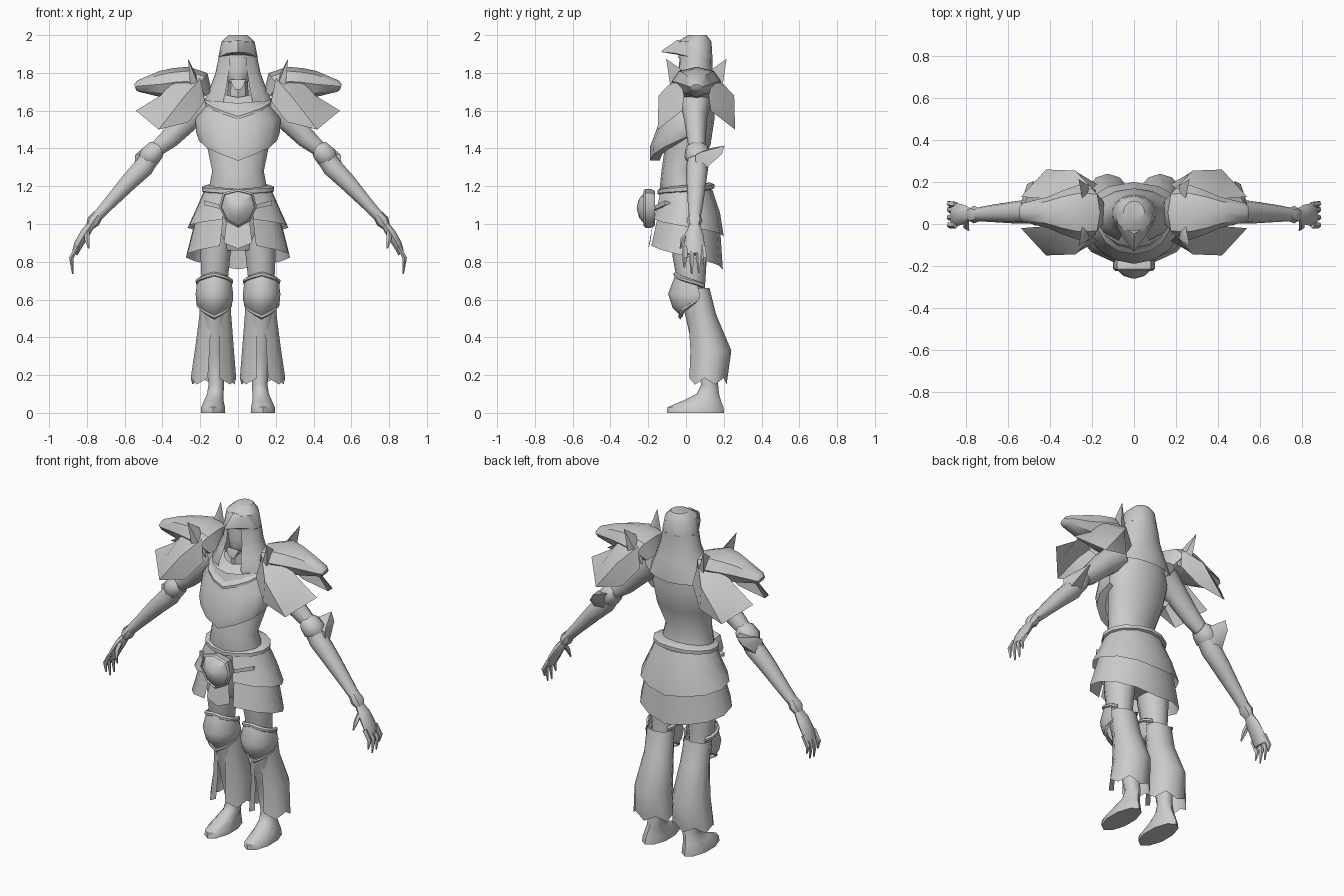
import bpy, bmesh, math
from mathutils import Vector

steel = bpy.data.materials.new("plain_grey")
steel.diffuse_color = (0.6, 0.6, 0.6, 1)


def make(name, bm, mirror):
    bmesh.ops.recalc_face_normals(bm, faces=bm.faces[:])
    me = bpy.data.meshes.new(name)
    bm.to_mesh(me)
    bm.free()
    me.materials.append(steel)
    ob = bpy.data.objects.new(name, me)
    bpy.context.collection.objects.link(ob)
    if mirror:
        ob.modifiers.new("both_sides", 'MIRROR').use_mirror_merge = False
    return ob


def loft(name, rings, n=10, arc=None, along=False, mirror=False, hem=0.0):
    """Rings are (x, y, z, rx, ry, drop). Angle 0 faces -y; drop lowers the front and lifts the back.
    arc leaves an open sheet; along turns each ring square to the path; hem zigzags the last ring."""
    bm = bmesh.new()
    rows = []
    for i, r in enumerate(rings):
        c, rx, ry = Vector(r[:3]), r[3], r[4]
        drop = r[5] if len(r) > 5 else 0
        u, v = Vector((1, 0, 0)), Vector((0, 1, 0))
        if along:
            t = (Vector(rings[min(i + 1, len(rings) - 1)][:3]) - Vector(rings[max(i - 1, 0)][:3])).normalized()
            v = (v - t * v.dot(t)).normalized()
            u = v.cross(t)
        row = []
        for k in range(n if arc is None else n + 1):
            a = 360 * k / n if arc is None else arc[0] + (arc[1] - arc[0]) * k / n
            wrap = abs((a + 180) % 360 - 180)
            p = c + u * rx * math.sin(math.radians(a)) - v * ry * math.cos(math.radians(a))
            p.z -= drop * (1 - wrap / 90)
            if i == len(rings) - 1 and k % 2:
                p.z -= hem
            row.append(bm.verts.new(p))
        rows.append(row)
    for a, b in zip(rows, rows[1:]):
        m = len(a)
        for k in range(m if arc is None else m - 1):
            j = (k + 1) % m
            bm.faces.new((a[k], a[j], b[j], b[k]))
    if arc is None:
        bm.faces.new(rows[0])
        bm.faces.new(rows[-1])
    return make(name, bm, mirror)


def hull(name, pts, mirror=False):
    bm = bmesh.new()
    for p in pts:
        bm.verts.new(p)
    bmesh.ops.convex_hull(bm, input=bm.verts[:])
    return make(name, bm, mirror)


def sheet(name, pts, faces, mirror=False):
    bm = bmesh.new()
    vs = [bm.verts.new(p) for p in pts]
    for f in faces:
        bm.faces.new([vs[i] for i in f])
    return make(name, bm, mirror)


# Torso and chest armour
loft("torso", [(0, .05, 1.66, .15, .10), (0, .03, 1.55, .19, .12), (0, .01, 1.42, .17, .12),
               (0, -.03, 1.28, .14, .10), (0, -.02, 1.18, .16, .12), (0, .02, .95, .18, .11),
               (0, .03, .86, .12, .08)], 14)
loft("chest_plate", [(0, .02, 1.66, .16, .13, .02), (0, .02, 1.56, .23, .165, .03), (0, .0, 1.49, .225, .19, .08),
                     (0, -.01, 1.455, .21, .18, .12), (0, -.01, 1.445, .165, .13, .11)], 8, (-105, 105))
loft("gorget", [(0, .03, 1.70, .10, .08, .03), (0, .02, 1.66, .18, .165, .09), (0, .02, 1.645, .18, .165, .09)],
     8, (-95, 95))

# Head: neck, face, helm and neck guard
loft("neck", [(0, .04, 1.62, .06, .07), (0, .03, 1.78, .05, .06)], 8)
loft("face", [(0, .04, 1.91, .09, .07), (0, .04, 1.82, .085, .08), (0, .03, 1.76, .06, .07),
              (0, .02, 1.73, .03, .05)], 10)
loft("helm", [(0, .06, 2.0, .05, .05), (0, .045, 1.965, .088, .09), (0, .05, 1.88, .105, .09)], 12)
loft("neck_guard", [(0, .05, 1.88, .105, .09), (0, .05, 1.80, .122, .092), (0, .045, 1.73, .148, .11),
                    (0, .04, 1.66, .18, .13, -.01), (0, .045, 1.615, .20, .125, -.01)], 12, (24, 336))
hull("beak_visor", [(0, -.045, 1.975), (0, -.125, 1.92), (0, -.13, 1.91), (0, -.03, 1.91)] +
     [(s * x, y, z) for s in (1, -1) for x, y, z in ((.07, -.01, 1.965), (.10, .02, 1.885), (.055, -.06, 1.905))])
hull("chin_guard", [(s * x, y, z) for s in (1, -1) for x, y, z in
                    ((.04, -.05, 1.765), (.03, -.06, 1.735), (.015, -.06, 1.71), (.03, 0, 1.74))])

# Belt and layered skirt
loft("belt", [(0, .0, 1.205, .17, .13, .015), (0, .0, 1.195, .195, .15, .015), (0, .0, 1.175, .195, .15, .015),
              (0, .0, 1.165, .17, .13, .015)], 14)
loft("upper_skirt", [(0, .0, 1.18, .18, .14), (0, .01, 1.08, .225, .17, -.02), (0, .01, .985, .27, .19, -.05)],
     12, (18, 342))
loft("lower_skirt", [(0, .01, 1.06, .22, .165), (0, .0, .83, .28, .195, -.07)], 12, (20, 340))

# Front buckle: rim and domed shield, then the hanging tab
SHIELD = [(0, 1.185), (.08, 1.165), (.10, 1.09), (.065, 1.015), (0, .98), (-.065, 1.015), (-.10, 1.09), (-.08, 1.165)]


def shield(name, steps):
    bm = bmesh.new()
    rows = [[bm.verts.new((x * s, y, 1.085 + (z - 1.085) * s)) for x, z in SHIELD] for s, y in steps]
    for a, b in zip(rows, rows[1:]):
        for k in range(8):
            bm.faces.new((a[k], a[k - 1], b[k - 1], b[k]))
    bm.faces.new(rows[0])
    bm.faces.new(rows[-1])
    return make(name, bm, False)


shield("buckle", [(.9, -.165), (1, -.185), (1, -.215), (.9, -.225), (.87, -.215), (.5, -.248), (.08, -.26)])
sheet("front_tab", [(-.06, -.17, 1.03), (.06, -.17, 1.03), (.075, -.19, .90), (0, -.20, .87), (-.075, -.19, .90)],
      [(0, 1, 2, 3, 4)])
hull("belt_strap", [(.05, -.18, 1.07), (.05, -.18, 1.09), (.05, -.15, 1.07), (.18, -.11, 1.10),
                    (.18, -.11, 1.125), (.17, -.08, 1.11)], True)

# Legs with feet
loft("leg", [(.11, .02, .95, .09, .10), (.12, .02, .82, .082, .09), (.125, .03, .66, .07, .07),
             (.125, .06, .5, .06, .06), (.12, .10, .32, .055, .06), (.115, .125, .15, .043, .045),
             (.12, .115, .10, .046, .06), (.128, .085, .065, .054, .10), (.132, .05, .03, .066, .148),
             (.132, .05, 0, .068, .152)], 10, mirror=True)
# Knee guards with raised rims
loft("knee_guard", [(.125, .03, .69, .092, .085, -.045), (.125, .03, .63, .10, .125, .0), (.125, .035, .595, .098, .105, .04),
                    (.125, .04, .575, .09, .06, .07)], 8, (-110, 110), mirror=True)
for name, z, rx, ry, d in (("knee_top_rim", .70, .10, .095, -.04), ("knee_bottom_rim", .585, .095, .07, .07)):
    loft(name, [(.125, .03, z + .008, rx - .012, ry - .012, d), (.125, .03, z, rx, ry, d),
                (.125, .03, z - .012, rx, ry, d), (.125, .03, z - .02, rx - .012, ry - .012, d)],
         10, (-135, 135), mirror=True)
# Flared greaves
loft("greave", [(.125, .06, .66, .082, .065), (.12, .085, .52, .085, .075), (.125, .13, .33, .105, .11),
                (.13, .115, .185, .122, .10)], 10, (14, 346), mirror=True, hem=.035)

# Arms
loft("upper_arm", [(.17, .05, 1.64, .08, .08), (.27, .05, 1.55, .068, .06), (.36, .055, 1.455, .056, .05),
                   (.45, .06, 1.38, .038, .042)], 10, along=True, mirror=True)
loft("elbow_cuff", [(.41, .06, 1.40, .042, .05), (.435, .06, 1.39, .056, .064), (.47, .06, 1.355, .062, .068),
                    (.485, .06, 1.335, .048, .05)], 10, along=True, mirror=True)
loft("forearm", [(.45, .06, 1.37, .05, .05), (.50, .06, 1.30, .056, .058), (.58, .055, 1.22, .048, .052),
                 (.69, .05, 1.10, .034, .04), (.755, .045, 1.03, .028, .032)], 10, along=True, mirror=True)
loft("wrist_cuff", [(.74, .045, 1.05, .028, .032), (.765, .045, 1.015, .036, .042), (.785, .045, .985, .022, .028)],
     8, along=True, mirror=True)
hull("elbow_fin", [(.43, .09, 1.395), (.53, .08, 1.38), (.48, .205, 1.415), (.51, .19, 1.37), (.54, .10, 1.29),
                   (.47, .11, 1.30), (.545, .05, 1.365), (.55, .05, 1.26)], True)

# Hands
loft("palm", [(.775, .045, 1.0, .02, .026), (.81, .045, .95, .026, .046), (.845, .045, .89, .024, .054),
              (.865, .045, .84, .016, .048)], 8, along=True, mirror=True)
for i, (y, tip) in enumerate(((-.005, .77), (.03, .735), (.065, .74), (.092, .78))):
    loft("finger_%d" % (i + 1), [(.85, y, .88, .013, .016), (.883, y * 1.05, .82, .012, .015),
                                 (.875, y * 1.1 - .003, tip, .004, .004)], 5, along=True, mirror=True)
loft("thumb", [(.80, .02, .96, .014, .014), (.80, -.015, .92, .014, .014), (.79, -.03, .87, .004, .004)],
     5, along=True, mirror=True)

# Shoulder armour: beaked cap, paired horns, and front and rear flared plates
loft("shoulder_cap", [(.17, .055, 1.68, .04, .08), (.21, .055, 1.735, .08, .125), (.27, .055, 1.755, .078, .13),
                      (.34, .055, 1.75, .075, .105), (.41, .055, 1.74, .07, .075), (.53, .055, 1.73, .03, .045),
                      (.545, .055, 1.725, .015, .03)], 8, along=True, mirror=True)
PLATE = [(.20, -.06, 1.77), (.34, -.03, 1.76), (.41, -.01, 1.68), (.54, -.02, 1.60), (.42, -.15, 1.50),
         (.26, -.13, 1.54), (.175, -.08, 1.65), (.28, -.145, 1.68), (.43, -.10, 1.60)]
HORN = [(.18, -.05, 1.66), (.25, -.08, 1.71), (.245, 0, 1.80), (.205, 0, 1.76), (.265, -.105, 1.875)]
for side, flip in (("front", False), ("rear", True)):
    def turn(pts):
        return [(x, .11 - y, z) if flip else (x, y, z) for x, y, z in pts]
    sheet(side + "_shoulder_plate", turn(PLATE), [(0, 1, 7), (1, 2, 8, 7), (2, 3, 8), (8, 3, 4), (7, 8, 4), (7, 4, 5),
                                                  (0, 7, 5, 6)], True)
    hull(side + "_shoulder_horn", turn(HORN), True)

# Smooth shading with sharp edges kept
for ob in bpy.context.scene.objects:
    ob.select_set(True)
    bpy.context.view_layer.objects.active = ob
bpy.ops.object.shade_smooth_by_angle(angle=math.radians(40))
